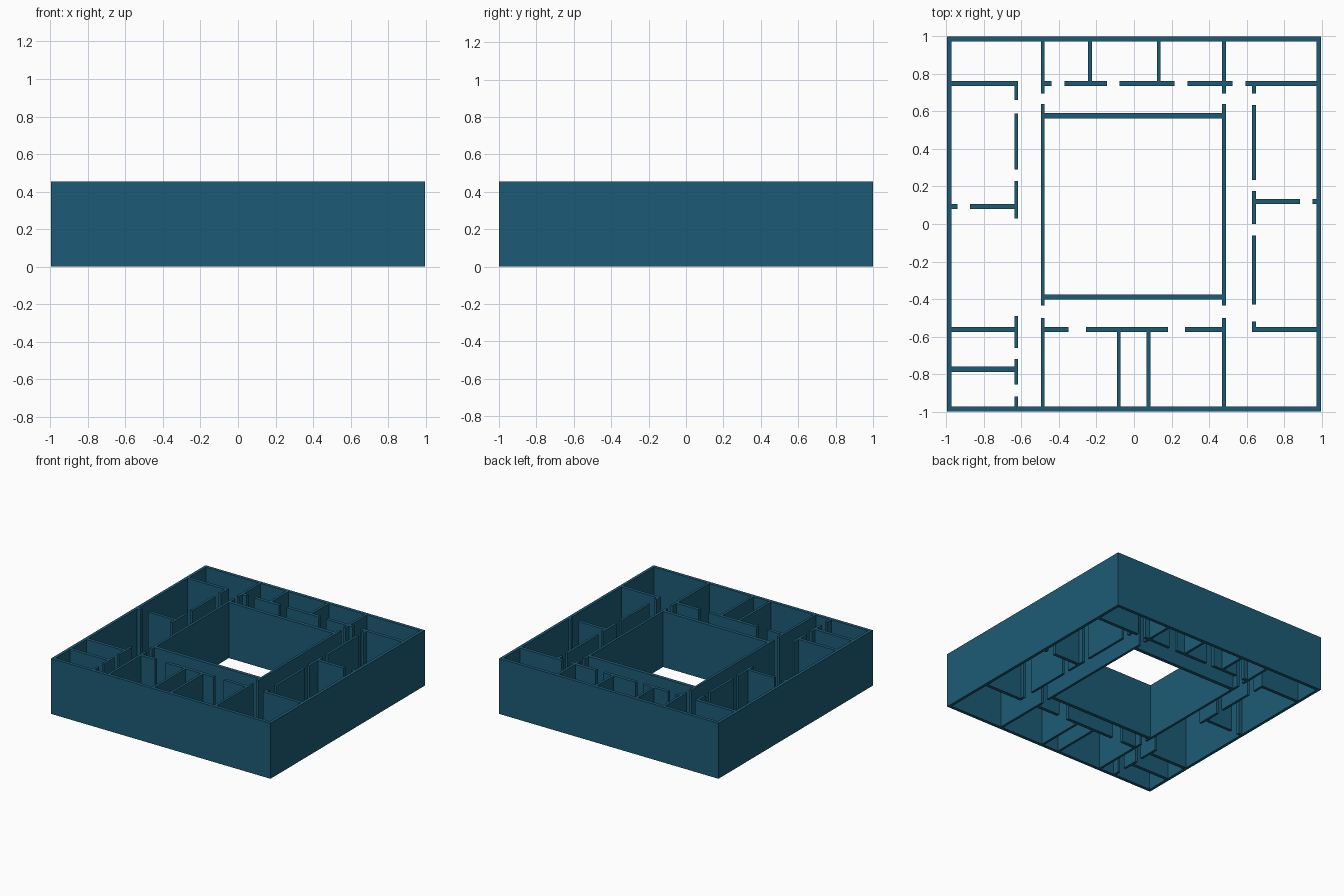
import bpy, bmesh

if "Cube" in bpy.data.objects:
    bpy.data.objects.remove(bpy.data.objects["Cube"])

HEIGHT = 0.455
mat = bpy.data.materials.new("wall_blue")
mat.diffuse_color = (0.012, 0.105, 0.18, 1)
mat.use_nodes = True
mat.node_tree.nodes["Principled BSDF"].inputs["Base Color"].default_value = mat.diffuse_color


def wall(name, axis, pos, thick, spans):
    """Straight wall along an axis, split into spans by full-height door gaps."""
    bm = bmesh.new()
    for a, b in spans:
        size = (b - a, thick) if axis == "x" else (thick, b - a)
        mid = ((a + b) / 2, pos) if axis == "x" else (pos, (a + b) / 2)
        for v in bmesh.ops.create_cube(bm, size=1)["verts"]:
            v.co = (v.co.x * size[0] + mid[0],
                    v.co.y * size[1] + mid[1],
                    (v.co.z + 0.5) * HEIGHT)
    mesh = bpy.data.meshes.new(name)
    bm.to_mesh(mesh)
    bm.free()
    mesh.materials.append(mat)
    obj = bpy.data.objects.new(name, mesh)
    bpy.context.collection.objects.link(obj)


# Outer shell as one closed ring
def outer_shell():
    rings = []
    bm = bmesh.new()
    for x, y in ((0.995, 1.0), (0.971, 0.973)):
        for z in (0, HEIGHT):
            rings.append([bm.verts.new((sx * x, sy * y, z))
                          for sx, sy in ((-1, -1), (1, -1), (1, 1), (-1, 1))])
    order = [rings[0], rings[1], rings[3], rings[2]]
    for k in range(4):
        lo, hi = order[k], order[(k + 1) % 4]
        for i in range(4):
            j = (i + 1) % 4
            bm.faces.new((lo[i], lo[j], hi[j], hi[i]))
    bmesh.ops.recalc_face_normals(bm, faces=bm.faces)
    mesh = bpy.data.meshes.new("outer_wall")
    bm.to_mesh(mesh)
    bm.free()
    mesh.materials.append(mat)
    bpy.context.collection.objects.link(bpy.data.objects.new("outer_wall", mesh))


outer_shell()

# Long inner walls flanking the courtyard
for name, x in (("left_long_wall", -0.486), ("right_long_wall", 0.48)):
    wall(name, "y", x, 0.02, [(-0.973, -0.5), (-0.435, 0.64), (0.695, 0.973)])

# Courtyard cross walls
for name, y in (("courtyard_back_wall", 0.576), ("courtyard_front_wall", -0.389)):
    wall(name, "x", y, 0.029, [(-0.476, 0.47)])

# Back room row
wall("back_corridor_wall", "x", 0.749, 0.027,
     [(-0.476, -0.44), (-0.37, -0.143), (-0.077, 0.216), (0.285, 0.47),
      (0.49, 0.525), (0.595, 0.971)])
for name, x in (("back_partition_left", -0.235), ("back_partition_right", 0.132)):
    wall(name, "y", x, 0.02, [(0.762, 0.973)])

# Front room row
wall("front_corridor_wall", "x", -0.563, 0.027,
     [(-0.476, -0.35), (-0.255, 0.182), (0.272, 0.47)])
for name, x in (("front_partition_left", -0.081), ("front_partition_right", 0.077)):
    wall(name, "y", x, 0.02, [(-0.973, -0.576)])

# Left wing
wall("left_corridor_wall", "y", -0.627, 0.02,
     [(-0.973, -0.92), (-0.855, -0.72), (-0.66, -0.49), (0.03, 0.23),
      (0.29, 0.59), (0.66, 0.762)])
for name, y in (("left_back_partition", 0.749), ("left_front_partition", -0.563),
                ("left_closet_partition", -0.774)):
    wall(name, "x", y, 0.027, [(-0.971, -0.637)])
wall("left_middle_partition", "x", 0.093, 0.025, [(-0.971, -0.94), (-0.875, -0.637)])

# Right wing
wall("right_corridor_wall", "y", 0.64, 0.02,
     [(-0.576, -0.52), (-0.43, -0.06), (0.0, 0.175), (0.235, 0.635), (0.695, 0.736)])
wall("right_middle_partition", "x", 0.119, 0.027, [(0.65, 0.884), (0.95, 0.971)])
wall("right_front_partition", "x", -0.563, 0.027, [(0.65, 0.971)])
